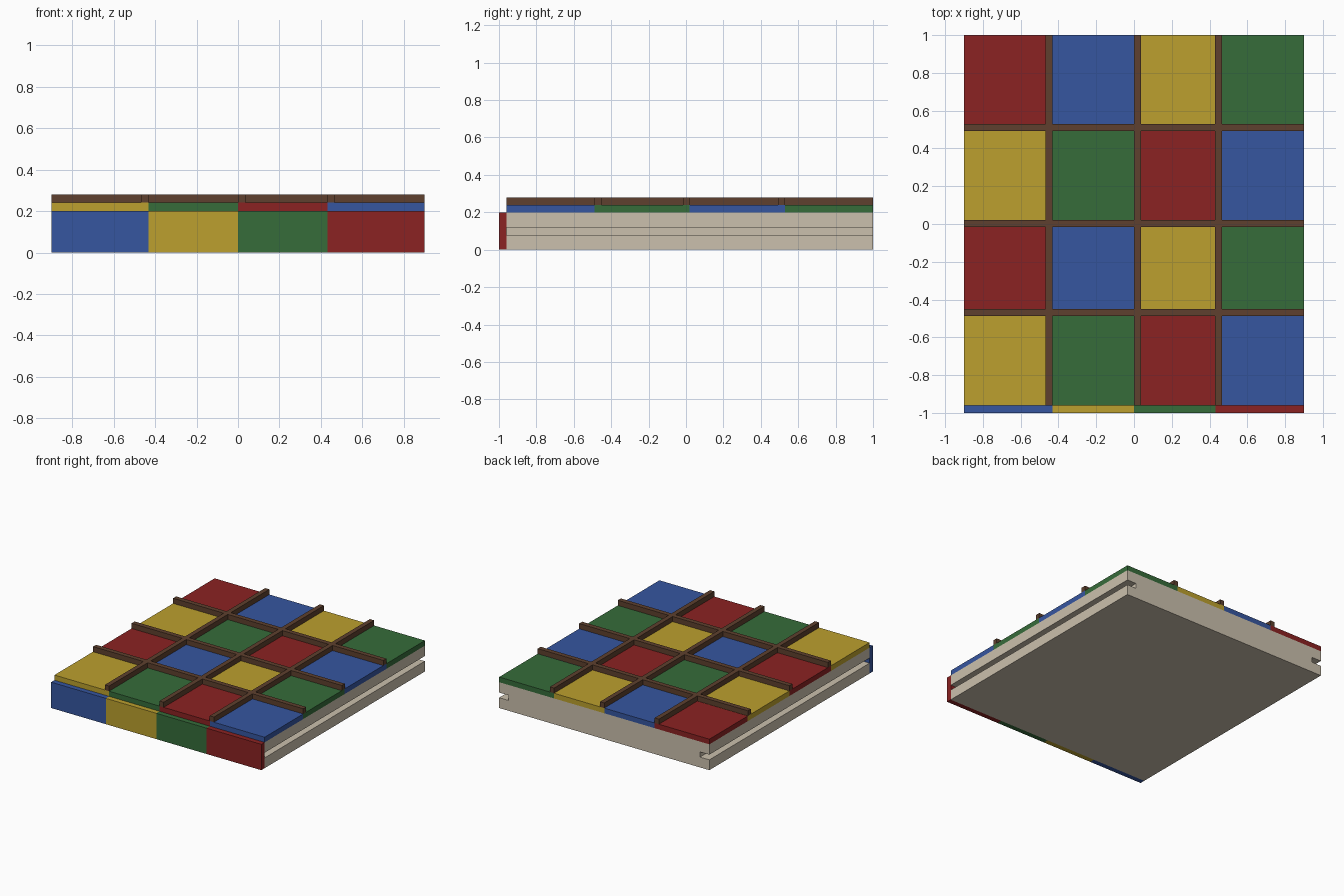
import bpy, bmesh

if "Cube" in bpy.data.objects:
    bpy.data.objects.remove(bpy.data.objects["Cube"])


def material(name, hex_code):
    def lin(c):
        return c / 12.92 if c <= 0.04045 else ((c + 0.055) / 1.055) ** 2.4
    m = bpy.data.materials.new(name)
    m.diffuse_color = [lin(int(hex_code[i:i + 2], 16) / 255) for i in (0, 2, 4)] + [1]
    m.use_nodes = True
    m.node_tree.nodes["Principled BSDF"].inputs["Base Color"].default_value = m.diffuse_color
    return m


red = material("dark red", "8B2222")
blue = material("blue", "3656A0")
yellow = material("mustard yellow", "BCA02E")
green = material("green", "366C3A")
brown = material("brown", "5E402E")
cream = material("cream", "CBC0AD")


def finish(name, bm, mat):
    bmesh.ops.recalc_face_normals(bm, faces=bm.faces)
    mesh = bpy.data.meshes.new(name)
    bm.to_mesh(mesh)
    bm.free()
    mesh.materials.append(mat)
    ob = bpy.data.objects.new(name, mesh)
    bpy.context.collection.objects.link(ob)
    return ob


def box(name, x, y, z, mat):
    bm = bmesh.new()
    bmesh.ops.create_cube(bm, size=1)
    for v in bm.verts:
        v.co = [r[0] if c < 0 else r[1] for c, r in zip(v.co, (x, y, z))]
    return finish(name, bm, mat)


# Slab: grooved cross-section extruded from front to back
half = [(0.9, 0), (0.9, 0.08), (0.82, 0.08), (0.82, 0.12), (0.9, 0.12), (0.9, 0.2)]
profile = half + [(-x, z) for x, z in reversed(half)]
bm = bmesh.new()
face = bm.faces.new([bm.verts.new((x, -0.96, z)) for x, z in profile])
ext = bmesh.ops.extrude_face_region(bm, geom=[face], use_keep_orig=True)
bmesh.ops.translate(bm, vec=(0, 1.96, 0),
                    verts=[v for v in ext["geom"] if isinstance(v, bmesh.types.BMVert)])
finish("grooved_slab", bm, cream)

xs = [-0.9, -0.432, 0, 0.432, 0.9]
ys = [-0.96, -0.488, 0.02, 0.53, 1.0]

# Coloured front edge blocks
for i, mat in enumerate((blue, yellow, green, red)):
    box(f"front_block_{i + 1}", xs[i:i + 2], (-1, -0.96), (0, 0.2), mat)

# Checkered tiles, alternating two row patterns
rows = ((yellow, green, red, blue), (red, blue, yellow, green))
for j in range(4):
    for i in range(4):
        box(f"tile_{j + 1}_{i + 1}", xs[i:i + 2], ys[j:j + 2], (0.2, 0.24), rows[j % 2][i])

# Raised grid strips
for i, x in enumerate((-0.468, 0, 0.43)):
    box(f"long_strip_{i + 1}", (x, x + 0.036), (-0.96, 1), (0.24, 0.28), brown)
for i, y in enumerate((-0.488, -0.016, 0.492)):
    box(f"cross_strip_{i + 1}", (-0.9, 0.9), (y, y + 0.037), (0.24, 0.28), brown)
